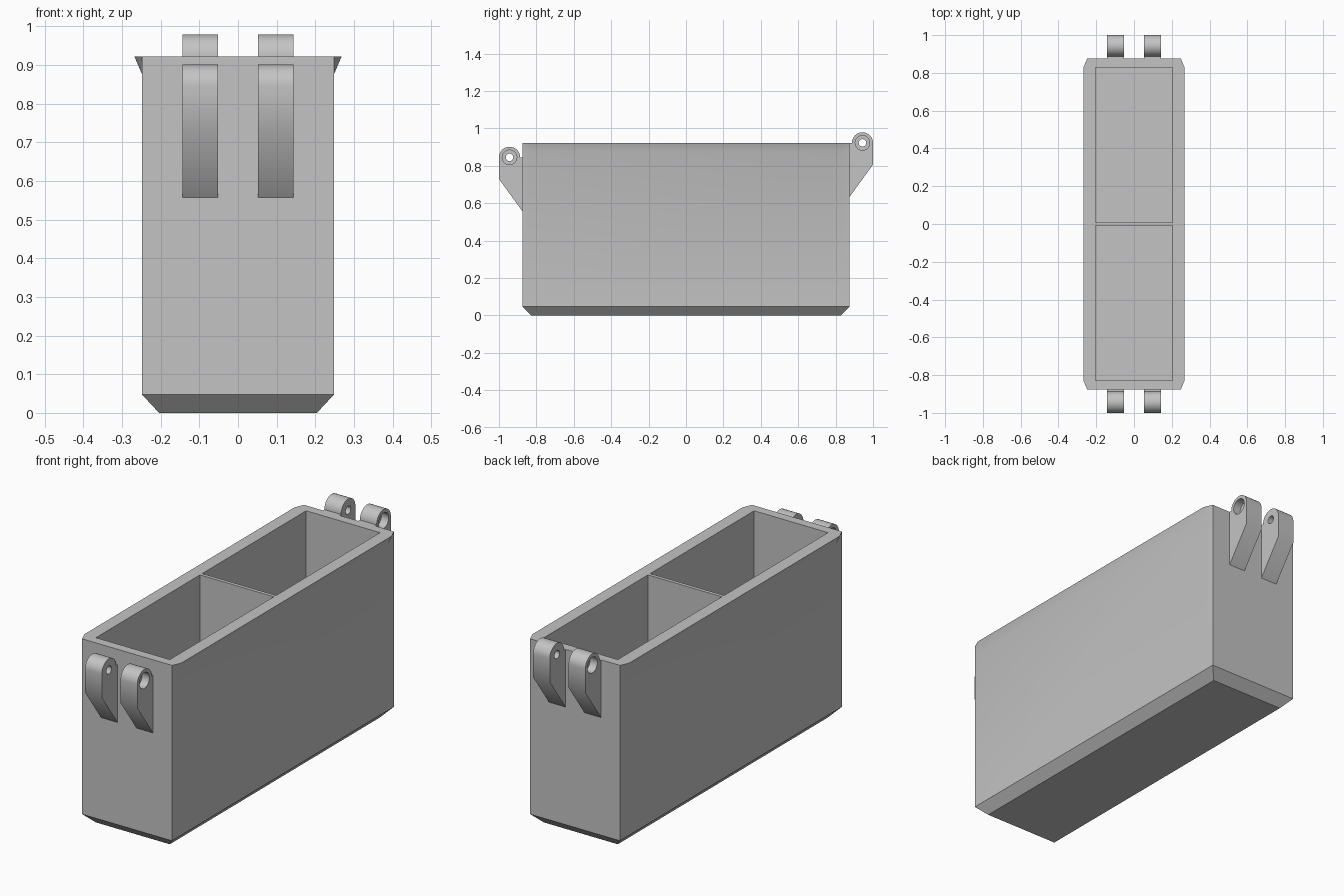
import bpy, bmesh, math
from mathutils import Matrix

cube = bpy.data.objects.get("Cube")
if cube:
    bpy.data.objects.remove(cube)

grey = bpy.data.materials.new("light grey")
grey.use_nodes = True
colour = (0.55, 0.55, 0.55, 1)
grey.diffuse_color = colour
grey.node_tree.nodes["Principled BSDF"].inputs["Base Color"].default_value = colour


def make_object(name, bm):
    bmesh.ops.recalc_face_normals(bm, faces=bm.faces)
    mesh = bpy.data.meshes.new(name)
    bm.to_mesh(mesh)
    bm.free()
    mesh.materials.append(grey)
    obj = bpy.data.objects.new(name, mesh)
    bpy.context.collection.objects.link(obj)
    return obj


def loft(name, rings):
    """Closed solid through rings with equal point counts."""
    bm = bmesh.new()
    loops = [[bm.verts.new(p) for p in ring] for ring in rings]
    n = len(loops[0])
    for low, high in zip(loops, loops[1:]):
        for i in range(n):
            j = (i + 1) % n
            bm.faces.new((low[i], low[j], high[j], high[i]))
    bm.faces.new(loops[0])
    bm.faces.new(loops[-1])
    bmesh.ops.remove_doubles(bm, verts=bm.verts, dist=0.0001)
    return make_object(name, bm)


def box(name, x0, x1, y0, y1, z0, z1):
    corners = ((x0, y0), (x1, y0), (x1, y1), (x0, y1))
    return loft(name, [[(x, y, z) for x, y in corners] for z in (z0, z1)])


def rod(name, radius, x0, x1, y, z):
    """Cylinder lying along x."""
    bm = bmesh.new()
    bmesh.ops.create_cone(
        bm, cap_ends=True, segments=32, radius1=radius, radius2=radius, depth=abs(x1 - x0),
        matrix=Matrix.Translation(((x0 + x1) / 2, y, z)) @ Matrix.Rotation(math.pi / 2, 4, 'Y'))
    return make_object(name, bm)


def cut(obj, cutter):
    """Carve the cutter out of the part, then discard it."""
    cutter.hide_render = True
    mod = obj.modifiers.new("cut", 'BOOLEAN')
    mod.operation = 'DIFFERENCE'
    mod.solver = 'EXACT'
    mod.object = cutter
    bpy.context.view_layer.objects.active = obj
    bpy.ops.object.modifier_apply(modifier=mod.name)
    bpy.data.objects.remove(cutter)


def smooth(obj):
    bpy.ops.object.select_all(action='DESELECT')
    obj.select_set(True)
    bpy.context.view_layer.objects.active = obj
    bpy.ops.object.shade_smooth_by_angle(angle=math.radians(40))


# Bin body: chamfered base, straight walls, lip flared on the long sides
W, L, IN_W, IN_L, TOP, CHAMFER = 0.248, 0.875, 0.204, 0.829, 0.922, 0.047


def ring(side_x, end_x, end_y, z):
    quarter = [(side_x, IN_L), (end_x, end_y)]
    pts = quarter + [(-x, y) for x, y in reversed(quarter)]
    pts += [(-x, -y) for x, y in pts]
    return [(x, y, z) for x, y in pts]


body = loft("bin_body", [
    ring(IN_W, IN_W, IN_L, 0),
    ring(W, W, L, CHAMFER),
    ring(W, W, L, TOP - CHAMFER),
    ring(0.268, W, L, TOP),
])

# Two pockets separated by a thin divider
for s in (-1, 1):
    y0, y1 = sorted((s * 0.009, s * IN_L))
    cut(body, box("pocket_cutter", -IN_W, IN_W, y0, y1, CHAMFER, TOP + 0.1))
smooth(body)

# Hinge lugs: rounded top, sloped underside, bore with an outer counterbore
R, PIN_Y = 0.0565, 0.9435


def hinge_lug(name, end, side, pin_z):
    steps = 24
    profile = [(PIN_Y + R * math.cos(math.pi * i / steps),
                pin_z + R * math.sin(math.pi * i / steps)) for i in range(steps + 1)]
    profile += [(L - 0.005, pin_z), (L - 0.005, pin_z - 0.288),
                (L, pin_z - 0.288), (1.0, pin_z - 0.116)]
    inner, outer = side * 0.052, side * 0.144
    lug = loft(name, [[(x, end * y, z) for y, z in profile] for x in (inner, outer)])
    y = end * PIN_Y
    cut(lug, rod("bore_cutter", 0.02, inner - side * 0.05, outer + side * 0.05, y, pin_z))
    cut(lug, rod("counterbore_cutter", 0.039, outer - side * 0.04, outer + side * 0.05, y, pin_z))
    smooth(lug)


for end, end_name, pin_z in ((-1, "front", 0.845), (1, "back", 0.922)):
    for side, side_name in ((-1, "right"), (1, "left")):
        hinge_lug(f"{end_name}_{side_name}_hinge_lug", end, side, pin_z)
